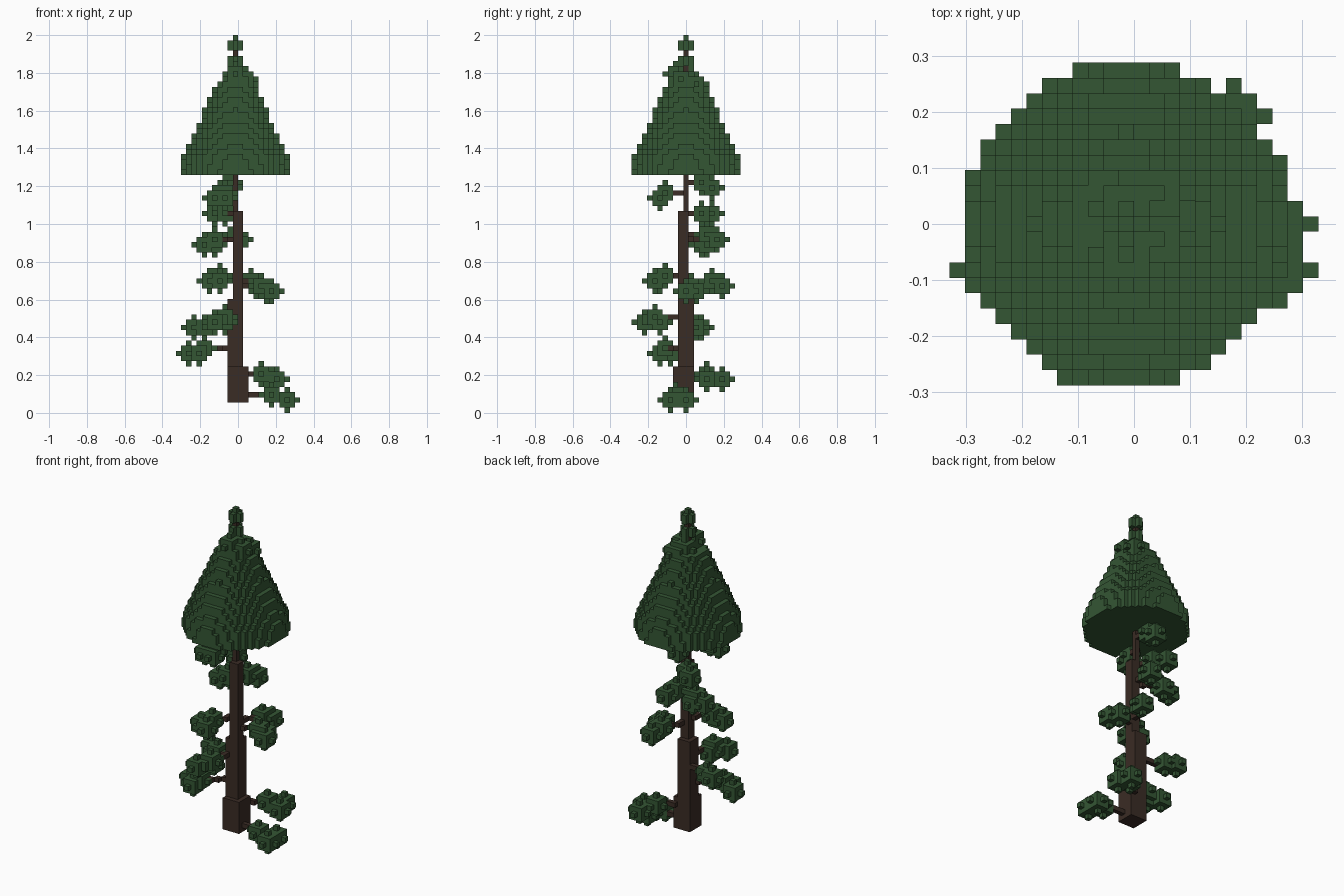
import bpy
import bmesh
from itertools import product
from mathutils import Vector

if "Cube" in bpy.data.objects:
    bpy.data.objects.remove(bpy.data.objects["Cube"])

V = 2 / 73  # edge of one block


def material(name, rgb):
    mat = bpy.data.materials.new(name)
    mat.use_nodes = True
    mat.diffuse_color = (*rgb, 1)
    mat.node_tree.nodes["Principled BSDF"].inputs["Base Color"].default_value = (*rgb, 1)
    return mat


LEAF = material("pine_green", (0.034, 0.093, 0.034))
BARK = material("dark_bark", (0.042, 0.025, 0.018))


def block_object(name, cells, mat):
    """Skin a set of block cells with their exposed faces."""
    bm = bmesh.new()
    verts = {}

    def vert(p):
        if p not in verts:
            verts[p] = bm.verts.new((p[0] * V, (p[1] - 0.5) * V, p[2] * V))
        return verts[p]

    for cell in cells:
        for axis, side in product(range(3), (0, 1)):
            near = list(cell)
            near[axis] += 2 * side - 1
            if tuple(near) in cells:
                continue
            ring = []
            for a, b in ((0, 0), (1, 0), (1, 1), (0, 1)):
                p = list(cell)
                p[axis] += side
                p[(axis + 1) % 3] += a
                p[(axis + 2) % 3] += b
                ring.append(vert(tuple(p)))
            bm.faces.new(ring if side else ring[::-1])
    mesh = bpy.data.meshes.new(name)
    bm.to_mesh(mesh)
    bm.free()
    mesh.materials.append(mat)
    obj = bpy.data.objects.new(name, mesh)
    bpy.context.collection.objects.link(obj)


def box(x0, x1, y0, y1, z0, z1):
    return set(product(range(x0, x1), range(y0, y1), range(z0, z1)))


def ball(x, y, z, limit=4):
    """Small round tuft: a block with a knob on each side."""
    return {(x + a, y + b, z + c) for a, b, c in product(range(-2, 3), repeat=3)
            if a * a + b * b + c * c <= limit}


def twig(end):
    """One-block-thick level branch from the trunk axis."""
    start, end = Vector((-1, 0, end[2])), Vector(end)
    steps = int(max(abs(c) for c in end - start))
    return {tuple(round(c) for c in start.lerp(end, i / steps)) for i in range(steps + 1)}


# Trunk, tapering in steps
trunk = (box(-2, 2, -2, 2, 2, 9) | box(-2, 1, -1, 2, 9, 22)
         | box(-1, 1, -1, 1, 22, 39) | box(-1, 0, 0, 1, 39, 71))
block_object("trunk", trunk, BARK)

# Branches: the first tuft of each is where the twig ends
branches = [
    [(6, -2, 3), (9, 0, 2), (9, -3, 2)],
    [(4, 4, 7), (7, 4, 6), (6, 7, 6)],
    [(-7, -4, 12), (-10, -3, 11), (-8, -5, 11)],
    [(-7, 2, 16), (-9, 3, 16)],
    [(-3, -6, 18), (-5, -8, 17), (-3, -5, 17)],
    [(-4, -4, 26), (-6, -5, 25), (-4, -6, 25)],
    [(4, 1, 24), (6, 0, 23), (5, 2, 23)],
    [(2, 5, 25), (3, 7, 24)],
    [(-5, 3, 33), (-7, 3, 32), (-5, 4, 32)],
    [(-1, 4, 34), (0, 6, 33)],
    [(-3, 3, 38), (-5, 5, 38)],
    [(-3, -4, 42), (-5, -5, 41), (-3, -5, 41)],
    [(-2, 3, 44), (-2, 5, 43)],
]
for n, tufts in enumerate(branches, 1):
    leaves = set().union(*(ball(*t) for t in tufts))
    block_object(f"foliage_clump_{n}", leaves, LEAF)
    block_object(f"branch_{n}", twig(tufts[0]) - leaves - trunk, BARK)

# Crown: stacked discs with a near-upright skirt, then a straight taper
crown = set()
for k in range(46, 64):
    r = 10.5 - 0.12 * (k - 46) if k < 50 else 9.6 - 0.44 * (k - 50)
    crown |= {(a - 1, b, k) for a, b in product(range(-10, 11), repeat=2)
              if a * a + b * b <= r * r}

# Uneven tufts around the neck, and the tip
for tuft in ((-1, -2, 65), (1, -1, 64), (1, 2, 63), (-1, 1, 64)):
    crown |= ball(*tuft)
for k in (67, 68, 70, 71):
    crown |= {c for c in ball(-1, 0, k, 1) if c[2] <= k}
crown |= {(-1, 0, 72)}
block_object("crown", crown, LEAF)
